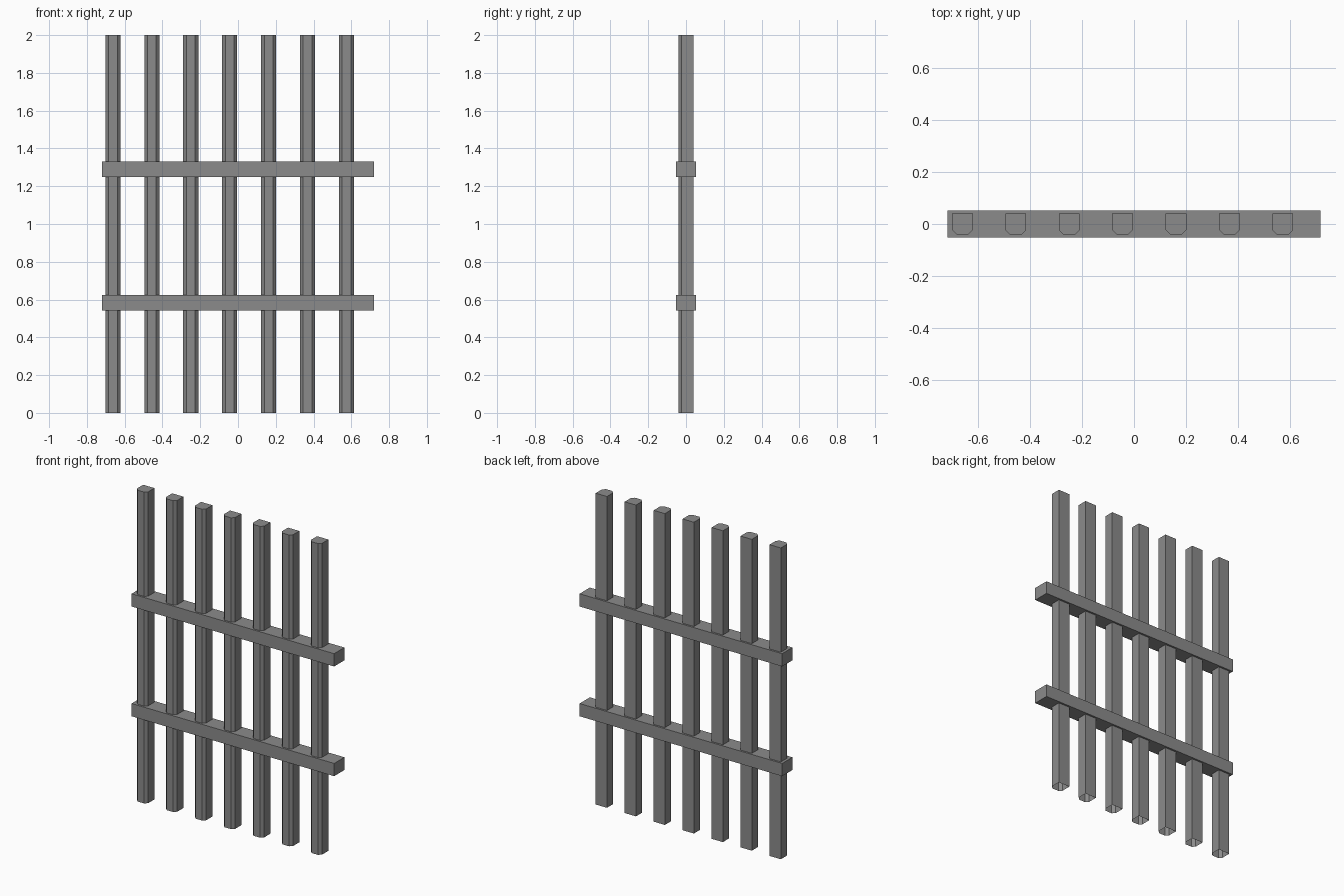
import bpy, bmesh

if "Cube" in bpy.data.objects:
    bpy.data.objects.remove(bpy.data.objects["Cube"])

grey = bpy.data.materials.new("weathered grey")
grey.diffuse_color = (0.26, 0.26, 0.26, 1)
grey.use_nodes = True
grey.node_tree.nodes["Principled BSDF"].inputs["Base Color"].default_value = grey.diffuse_color


def prism(name, profile, z0, z1, open_bottom=False):
    """Extrude a counter-clockwise xy profile from z0 to z1."""
    bm = bmesh.new()
    low = [bm.verts.new((x, y, z0)) for x, y in profile]
    high = [bm.verts.new((x, y, z1)) for x, y in profile]
    n = len(profile)
    for i in range(n):
        j = (i + 1) % n
        bm.faces.new((low[i], low[j], high[j], high[i]))
    bm.faces.new(high)
    if not open_bottom:
        bm.faces.new(low[::-1])
    mesh = bpy.data.meshes.new(name)
    bm.to_mesh(mesh)
    bm.free()
    mesh.materials.append(grey)
    obj = bpy.data.objects.new(name, mesh)
    bpy.context.collection.objects.link(obj)
    return obj


# Seven upright bars: front corners chamfered, open underneath
h, c = 0.04, 0.017
bar_profile = [(-h + c, -h), (h - c, -h), (h, -h + c), (h, h), (-h, h), (-h, -h + c)]
for i in range(7):
    bar = prism(f"upright_bar_{i + 1}", bar_profile, 0, 2, open_bottom=True)
    bar.location.x = -0.662 + i * 0.206

# Two horizontal rails
w, d = 0.72, 0.052
rail_profile = [(-w, -d), (w, -d), (w, d), (-w, d)]
prism("lower_rail", rail_profile, 0.543, 0.625)
prism("upper_rail", rail_profile, 1.248, 1.33)
